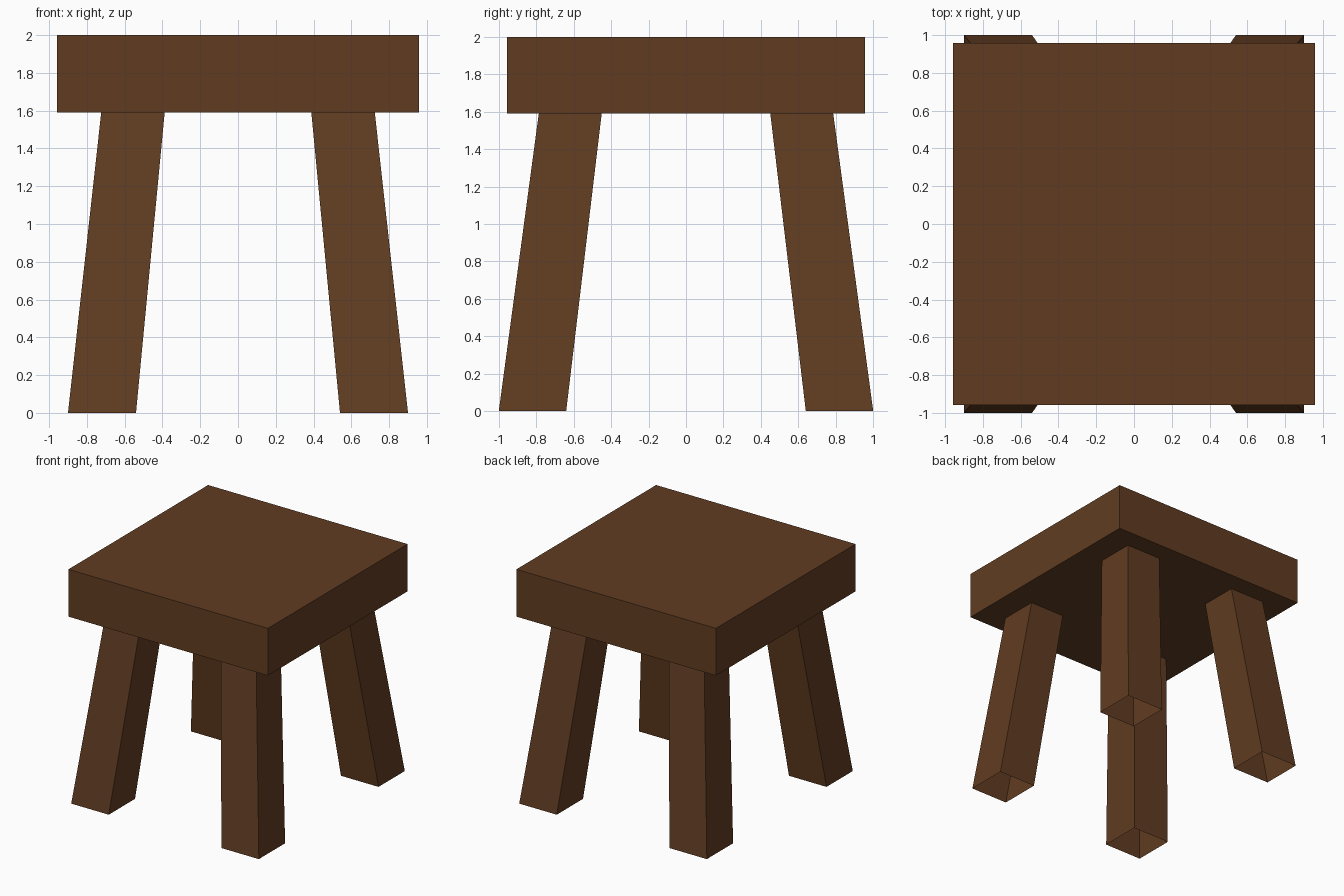
import bpy, bmesh

if "Cube" in bpy.data.objects:
    bpy.data.objects.remove(bpy.data.objects["Cube"])

def material(name, rgb):
    m = bpy.data.materials.new(name)
    m.diffuse_color = (*rgb, 1.0)
    m.use_nodes = True
    m.node_tree.nodes["Principled BSDF"].inputs["Base Color"].default_value = m.diffuse_color
    return m

wood = material("brown wood", (0.120, 0.046, 0.0155))

def add_object(name, bm):
    bmesh.ops.recalc_face_normals(bm, faces=bm.faces)
    mesh = bpy.data.meshes.new(name)
    bm.to_mesh(mesh)
    bm.free()
    mesh.materials.append(wood)
    bpy.context.collection.objects.link(bpy.data.objects.new(name, mesh))

def block(bottom, top, z0, z1, sx=1, sy=1, capped=True):
    """Straight-sided block between two (x0, x1, y0, y1) rectangles."""
    bm = bmesh.new()
    rings = []
    for (x0, x1, y0, y1), z in ((bottom, z0), (top, z1)):
        corners = ((x0, y0), (x1, y0), (x1, y1), (x0, y1))
        rings.append([bm.verts.new((sx * x, sy * y, z)) for x, y in corners])
    low, high = rings
    for i in range(4):
        j = (i + 1) % 4
        f = bm.faces.new((low[i], low[j], high[j], high[i]))
    if capped:
        bm.faces.new(low[::-1])
        bm.faces.new(high)
    elif sx * sy < 0:
        # mirrored open tubes need their winding flipped
        bmesh.ops.reverse_faces(bm, faces=bm.faces)
    return bm

# Thick square seat
S = 0.957
add_object("seat", block((-S, S, -S, S), (-S, S, -S, S), 1.59, 2.0))

# Four splayed legs, open at the foot
for sy, end in ((-1, "front"), (1, "back")):
    for sx, side in ((-1, "left"), (1, "right")):
        add_object(f"{end}_{side}_leg",
                   block((0.54, 0.90, 0.64, 1.0), (0.388, 0.724, 0.45, 0.786),
                         0.0, 1.592, sx, sy, capped=False))
